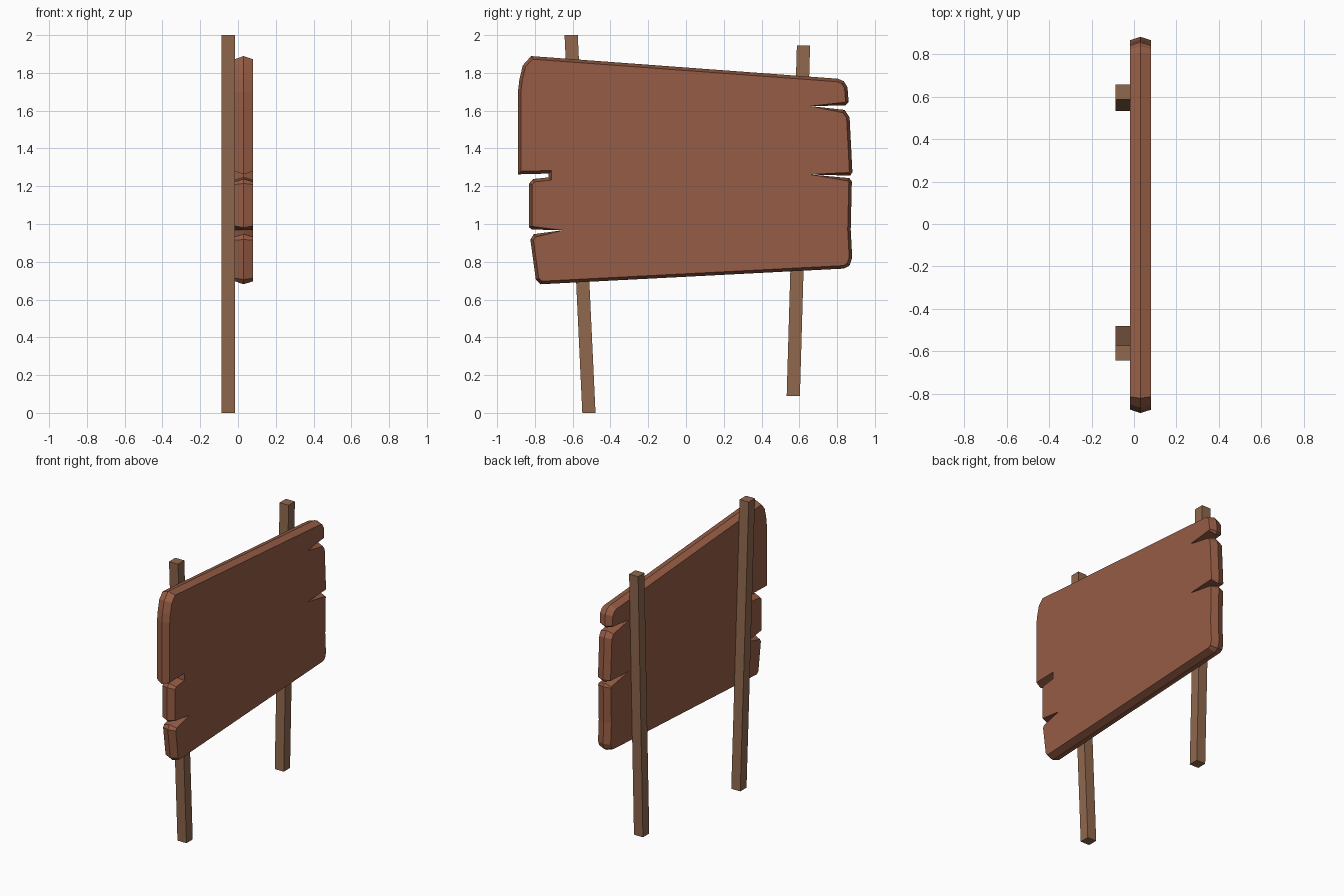
import bpy, bmesh
from mathutils import Vector

if "Cube" in bpy.data.objects:
    bpy.data.objects.remove(bpy.data.objects["Cube"])


def material(name, rgb):
    m = bpy.data.materials.new(name)
    m.diffuse_color = (*rgb, 1)
    m.use_nodes = True
    m.node_tree.nodes["Principled BSDF"].inputs["Base Color"].default_value = m.diffuse_color
    return m


def loft(name, rings, mat):
    """Skin matching closed rings and cap both ends."""
    bm = bmesh.new()
    loops = [[bm.verts.new(p) for p in ring] for ring in rings]
    n = len(loops[0])
    for a, b in zip(loops, loops[1:]):
        for i in range(n):
            j = (i + 1) % n
            bm.faces.new((a[i], a[j], b[j], b[i]))
    bm.faces.new(loops[0])
    bm.faces.new(loops[-1])
    bmesh.ops.recalc_face_normals(bm, faces=bm.faces)
    mesh = bpy.data.meshes.new(name)
    bm.to_mesh(mesh)
    bm.free()
    mesh.materials.append(mat)
    ob = bpy.data.objects.new(name, mesh)
    bpy.context.collection.objects.link(ob)
    return ob


def inset(points, d):
    """Offset a counter-clockwise outline inwards, pinning the crack tips."""
    pts = [Vector(p) for p in points]
    out = []
    for i, p in enumerate(pts):
        e0 = (p - pts[i - 1]).normalized()
        e1 = (pts[(i + 1) % len(pts)] - p).normalized()
        n0, n1 = Vector((-e0.y, e0.x)), Vector((-e1.y, e1.x))
        if e0.dot(e1) < -0.5:
            out.append(p)
        else:
            out.append(p + (n0 + n1) * d / max(1 + n0.dot(n1), 0.6))
    return out


board_wood = material("board_wood", (0.30, 0.107, 0.058))
post_wood = material("post_wood", (0.28, 0.138, 0.076))

# Board outline in (y, z), from the top left corner down and around
outline = [
    (-0.82, 1.889), (-0.864, 1.84), (-0.882, 1.765), (-0.89, 1.70), (-0.89, 1.263),
    (-0.727, 1.267), (-0.727, 1.247), (-0.81, 1.238), (-0.83, 1.215),
    (-0.83, 0.982), (-0.816, 0.971), (-0.655, 0.967), (-0.806, 0.946), (-0.824, 0.918),
    (-0.795, 0.706), (-0.769, 0.681), (0.837, 0.764), (0.866, 0.78), (0.88, 0.822),
    (0.872, 0.97), (0.878, 1.225), (0.865, 1.243), (0.658, 1.262),
    (0.87, 1.256), (0.881, 1.275), (0.866, 1.565), (0.84, 1.604), (0.658, 1.624),
    (0.845, 1.628), (0.861, 1.645), (0.855, 1.724), (0.835, 1.756), (0.805, 1.769),
]
face = inset(outline, 0.016)
loft("sign_board", [[(x, p[0], p[1]) for p in ring]
                    for x, ring in ((-0.018, face), (0.03, outline), (0.08, face))],
     board_wood)


# Two slightly leaning square posts behind the board
def post(name, y_bottom, z_bottom, y_top, z_top):
    rings = [[(x, y + s * 0.035, z) for x, s in
              ((-0.087, -1), (-0.017, -1), (-0.017, 1), (-0.087, 1))]
             for y, z in ((y_bottom, z_bottom), (y_top, z_top))]
    loft(name, rings, post_wood)


post("left_post", -0.514, 0.0, -0.608, 2.0)
post("right_post", 0.568, 0.09, 0.622, 1.945)
